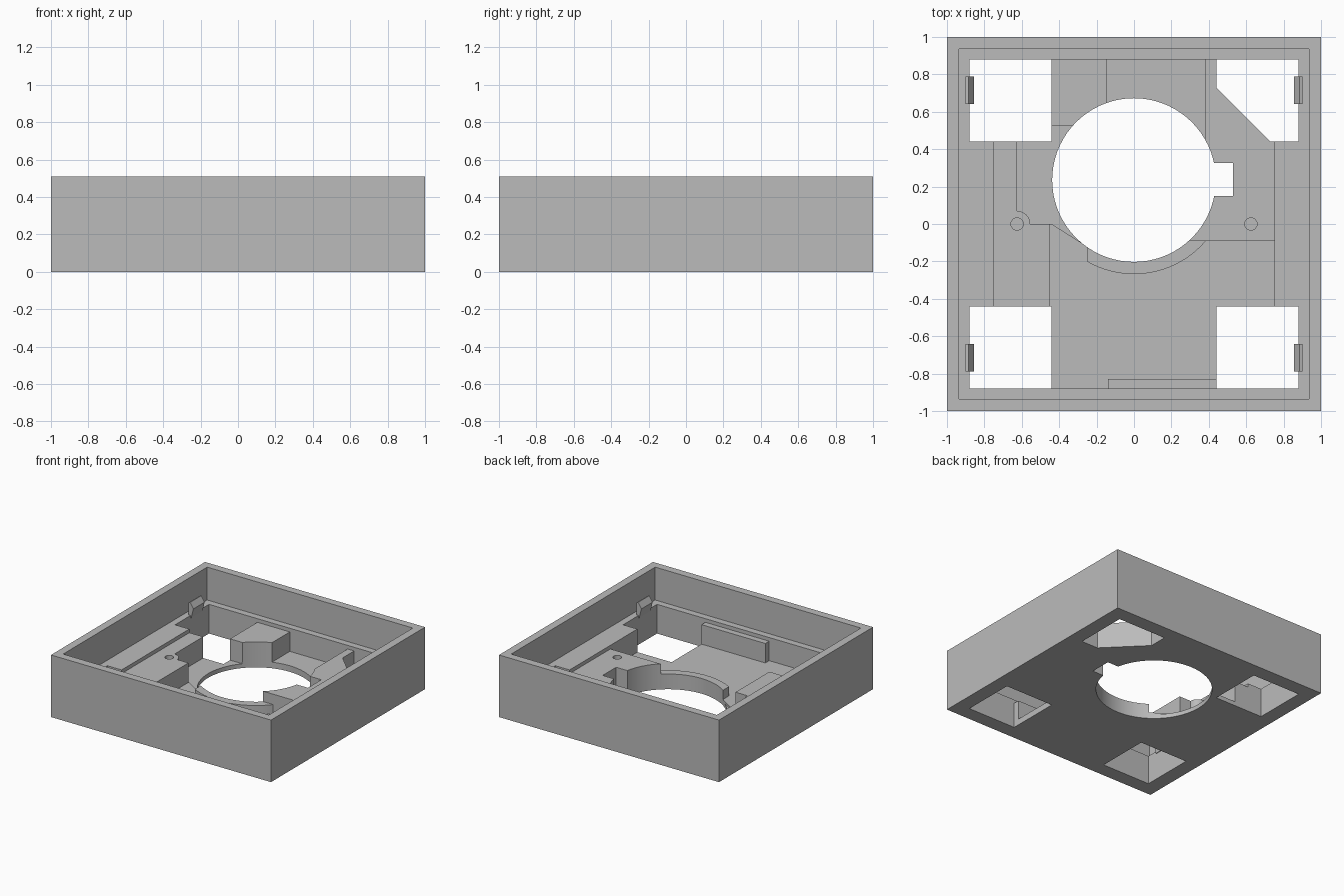
import bpy, bmesh
from math import sin, cos, radians

if "Cube" in bpy.data.objects:
    bpy.data.objects.remove(bpy.data.objects["Cube"])

GREY = (0.5, 0.5, 0.5, 1)
plastic = bpy.data.materials.new("plain grey")
plastic.use_nodes = True
plastic.diffuse_color = GREY
plastic.node_tree.nodes["Principled BSDF"].inputs["Base Color"].default_value = GREY

HEIGHT, LEDGE, BLOCK, RING, FLOOR, SUNK = 0.51, 0.24, 0.21, 0.125, 0.05, 0.02
RIM, WALL, BENCH, WIN = 0.935, 0.88, 0.75, 0.44
HOLE_Y, HOLE_R = 0.235, 0.4375


def arc(cx, cy, r, start, end, steps):
    angles = [radians(start + (end - start) * i / steps) for i in range(steps + 1)]
    return [(cx + r * cos(a), cy + r * sin(a)) for a in angles]


def rect(x0, x1, y0, y1):
    return [(x0, y0), (x1, y0), (x1, y1), (x0, y1)]


def circle(cx, cy, r, steps):
    return arc(cx, cy, r, 0, 360, steps)[:-1]


def prism(name, outline, low, high, axis="Z"):
    """Extrude an outline along Z, or an XZ outline along Y."""
    bm = bmesh.new()
    place = (lambda a, b, h: (a, b, h)) if axis == "Z" else (lambda a, b, h: (a, h, b))
    face = bm.faces.new([bm.verts.new(place(a, b, low)) for a, b in outline])
    move = (0, 0, high - low) if axis == "Z" else (0, high - low, 0)
    grown = bmesh.ops.extrude_face_region(bm, geom=[face])["geom"]
    bmesh.ops.translate(bm, vec=move, verts=[v for v in grown if isinstance(v, bmesh.types.BMVert)])
    bmesh.ops.recalc_face_normals(bm, faces=bm.faces)
    mesh = bpy.data.meshes.new(name)
    bm.to_mesh(mesh)
    bm.free()
    mesh.materials.append(plastic)
    obj = bpy.data.objects.new(name, mesh)
    bpy.context.collection.objects.link(obj)
    return obj


def cut(obj, outline, low, high):
    cutter = prism("cutter", outline, low, high)
    mod = obj.modifiers.new("cut", "BOOLEAN")
    mod.operation, mod.solver, mod.object = "DIFFERENCE", "EXACT", cutter
    bpy.context.view_layer.objects.active = obj
    bpy.ops.object.modifier_apply(modifier=mod.name)
    bpy.data.objects.remove(cutter)


def cut_lens_hole(obj):
    cut(obj, circle(0, HOLE_Y, HOLE_R, 72), -1, 1)


# Outer tray with a stepped ledge and two side benches
tray = prism("tray", rect(-1, 1, -1, 1), 0, HEIGHT)
cut(tray, rect(-RIM, RIM, -RIM, RIM), LEDGE, 1)
quarter = [(WALL, WALL), (WALL, WIN), (BENCH, WIN)]
right_half = quarter + [(x, -y) for x, y in reversed(quarter)]
cut(tray, right_half + [(-x, y) for x, y in reversed(right_half)], FLOOR, 0.3)

# Shallow recess beside the left bench
cut(tray, [(-0.625, WIN + 0.05), (-0.625, 0), (-0.44, 0), (-0.25, -0.12), (-0.2, 0.3),
           (-0.33, 0.525), (-0.44, 0.525)], 0.035, 0.1)

# Corner windows, large round opening and its notch
for sx in (-1, 1):
    for sy in (-1, 1):
        xs, ys = sorted((sx * WIN, sx * WALL)), sorted((sy * WIN, sy * WALL))
        cut(tray, rect(*xs, *ys), -0.1, 0.15)
cut_lens_hole(tray)
notch = rect(0.3, 0.53, 0.15, 0.325)
cut(tray, notch, -0.1, 0.3)

# Raised block by the back wall
back_block = prism("back_block", rect(-WIN, -0.145, 0.525, WALL), SUNK, BLOCK)
cut_lens_hole(back_block)

# Block with a screw hole on the +x side, and the gusset closing a window corner
side_block = prism("side_block", [
    (0.38, WALL), (0.38, 0.3), (0.2, 0.3), (0.2, -0.09), (BENCH, -0.09),
    (BENCH, WIN), (0.73, WIN), (WIN, 0.73), (WIN, WALL)], SUNK, BLOCK)
cut_lens_hole(side_block)
cut(side_block, notch, -0.1, 0.3)
cut(side_block, circle(0.625, 0, 0.033, 24), 0.08, 0.4)
gusset = prism("window_gusset", [(WIN, WIN), (0.73, WIN), (WIN, 0.73)], 0, BLOCK)

# Block with a rounded screw boss on the -x side
boss_block = prism("boss_block", [(-BENCH, -WIN), (-0.45, -WIN), (-0.45, 0)]
                   + arc(-0.625, 0, 0.07, 0, 90, 10)
                   + [(-0.625, WIN), (-BENCH, WIN)], SUNK, BLOCK)
cut(boss_block, circle(-0.625, 0, 0.033, 24), 0.08, 0.4)

# Low curved lip along the front of the round opening
lip = prism("curved_lip", [(-0.25, 0)] + arc(0, HOLE_Y, 0.503, 240.2, 319.7, 32)
            + [(0.2, -0.09)], SUNK, RING)
cut_lens_hole(lip)

# Upright plate at the front wall
front_plate = prism("front_plate", rect(-0.14, WIN, -WALL, -0.83), SUNK, BLOCK)

# Four snap clips on the side ledges
clip_profile = [(0.9, LEDGE - 0.02), (0.9, 0.34), (0.885, 0.345), (0.855, 0.3), (0.875, LEDGE - 0.02)]
clips = []
for side, sx in (("left", 1), ("right", -1)):
    for end, y in (("front", -0.715), ("back", 0.715)):
        profile = [(sx * x, z) for x, z in clip_profile]
        clips.append(prism(f"{side}_{end}_clip", profile, y - 0.073, y + 0.073, "Y"))

# Smooth the round walls, keep edges sharp
bpy.ops.object.select_all(action="DESELECT")
for obj in [tray, back_block, side_block, gusset, boss_block, lip, front_plate] + clips:
    obj.select_set(True)
bpy.context.view_layer.objects.active = tray
bpy.ops.object.shade_smooth_by_angle(angle=radians(30))
